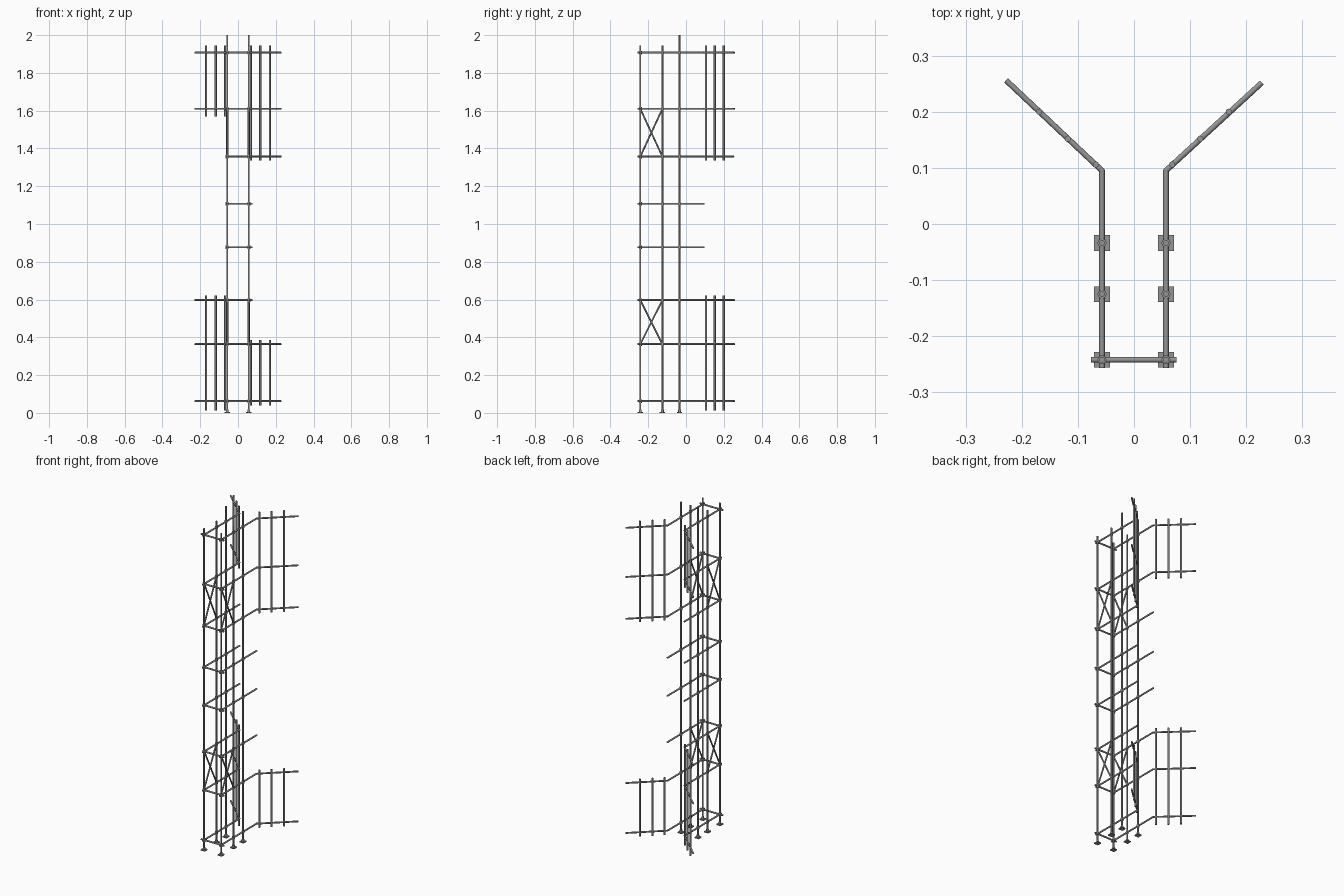
import bpy, bmesh
from math import pi
from mathutils import Vector, Matrix

if "Cube" in bpy.data.objects:
    bpy.data.objects.remove(bpy.data.objects["Cube"])

R = 0.005
PX = 0.057
POST_Y = (-0.242, -0.125, -0.034)
LEVELS = (0.062, 0.364, 0.597, 0.877, 1.107, 1.357, 1.61, 1.907)

steel = bpy.data.materials.new("dark_steel")
steel.diffuse_color = (0.3, 0.3, 0.3, 1)
steel.use_nodes = True
steel.node_tree.nodes["Principled BSDF"].inputs["Base Color"].default_value = steel.diffuse_color


def make(name, fill):
    bm = bmesh.new()
    fill(bm)
    me = bpy.data.meshes.new(name)
    bm.to_mesh(me)
    bm.free()
    me.materials.append(steel)
    ob = bpy.data.objects.new(name, me)
    bpy.context.collection.objects.link(ob)
    bpy.ops.object.select_all(action='DESELECT')
    ob.select_set(True)
    bpy.context.view_layer.objects.active = ob
    bpy.ops.object.shade_smooth_by_angle(angle=pi / 4)
    return ob


def tube(bm, a, b, r=R):
    a, b = Vector(a), Vector(b)
    d = b - a
    m = Matrix.Translation((a + b) / 2) @ d.to_track_quat('Z', 'Y').to_matrix().to_4x4()
    bmesh.ops.create_cone(bm, cap_ends=True, segments=12, radius1=r,
                          radius2=r, depth=d.length, matrix=m)


def box(bm, c, s):
    bmesh.ops.create_cube(bm, size=1, matrix=Matrix.Translation(c) @ Matrix.Diagonal((*s, 1)))


# per side: level numbers with an angled wing, (bottom, top) of its uprights, wing end y
WINGS = {
    -1: ((0, 1, 2, 6, 7), ((0.012, 0.622), (1.57, 1.945)), 0.256),
    1: ((0, 1, 5, 6, 7), ((0.038, 0.385), (1.335, 1.945)), 0.252),
}

for s, side in ((-1, "left"), (1, "right")):
    x = s * PX

    # standing poles
    def poles(bm):
        for y in POST_Y:
            tube(bm, (x, y, 0.006), (x, y, 2.0 if y == POST_Y[2] else 1.945))
    make(side + "_poles", poles)

    # square foot plates with collars
    def feet(bm):
        for y in POST_Y:
            box(bm, (x, y, 0.003), (0.028, 0.028, 0.006))
            tube(bm, (x, y, 0.006), (x, y, 0.018), 0.0075)
    make(side + "_feet", feet)

    # side rails
    def rails(bm):
        for z in LEVELS:
            tube(bm, (x, -0.257, z), (x, 0.097, z))
    make(side + "_rails", rails)

    # pole and rail couplers
    def couplers(bm):
        for z in LEVELS:
            for y in POST_Y:
                h = 0.009 if y == POST_Y[0] else 0.007
                tube(bm, (x, y, z - h), (x, y, z + h), 0.008)
    make(side + "_couplers", couplers)

    # cross braces
    def braces(bm):
        for lo, hi in ((LEVELS[1], LEVELS[2]), (LEVELS[5], LEVELS[6])):
            y0, y1 = POST_Y[:2]
            tube(bm, (x - 0.001, y0, lo), (x - 0.001, y1, hi), 0.0045)
            tube(bm, (x + 0.001, y0, hi), (x + 0.001, y1, lo), 0.0045)
    make(side + "_braces", braces)

    # angled wing rails
    levels, spans, end_y = WINGS[s]
    def wing_rails(bm):
        for i in levels:
            tube(bm, (x, 0.095, LEVELS[i]), (s * 0.228, end_y, LEVELS[i]))
    make(side + "_wing_rails", wing_rails)

    # wing uprights
    def wing_posts(bm):
        for lo, hi in spans:
            for px, py in ((0.068, 0.106), (0.118, 0.152), (0.169, 0.2)):
                tube(bm, (s * px, py, lo), (s * px, py, hi), 0.0055)
    make(side + "_wing_posts", wing_posts)


# cross rails joining both sides at the front, long ones at top and bottom
def cross(bm):
    for i, z in enumerate(LEVELS):
        left = -0.077 if i in (0, 7) else -0.066
        tube(bm, (left, POST_Y[0], z), (0.076, POST_Y[0], z))
make("front_cross_rails", cross)
